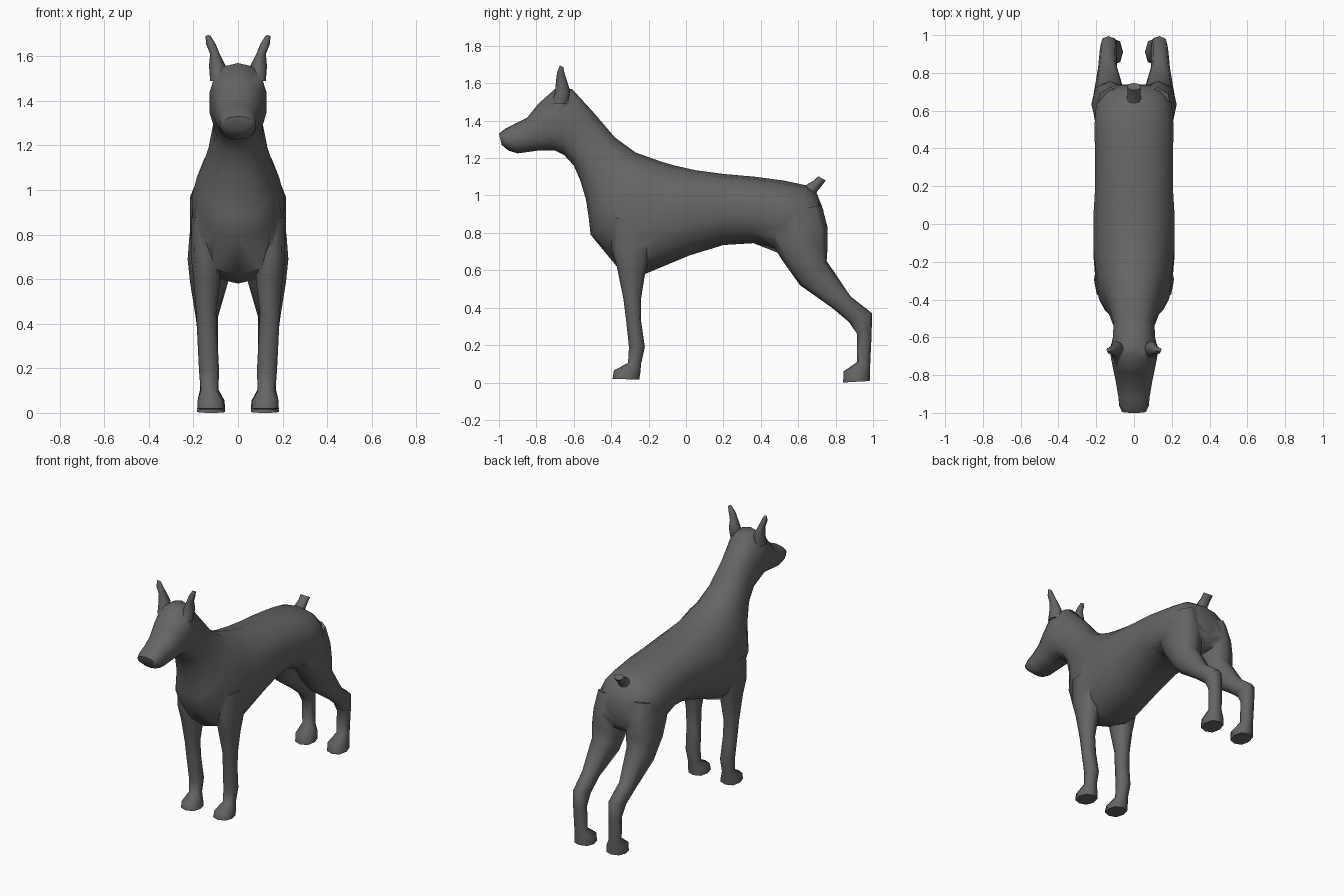
import bpy, bmesh, math

coat = bpy.data.materials.new("dark_grey_coat")
coat.diffuse_color = (0.13, 0.13, 0.13, 1)


def loft(name, rings, sides, power=2.0):
    """Skin of oval rings: (y, z) of two opposite points, then left and right x."""
    bm = bmesh.new()
    loops = []
    for (ya, za), (yb, zb), x0, x1 in rings:
        loop = []
        for i in range(sides):
            a = 2 * math.pi * i / sides
            c, s = math.cos(a), math.sin(a)
            c = math.copysign(abs(c) ** (2 / power), c)
            s = math.copysign(abs(s) ** (2 / power), s)
            t = (1 - c) / 2
            loop.append(bm.verts.new(((x0 + x1) / 2 + s * (x1 - x0) / 2,
                                      ya + (yb - ya) * t, za + (zb - za) * t)))
        loops.append(loop)
    for a, b in zip(loops, loops[1:]):
        for i in range(sides):
            j = (i + 1) % sides
            bm.faces.new((a[i], a[j], b[j], b[i]))
    bm.faces.new(loops[0])
    bm.faces.new(loops[-1])
    bmesh.ops.recalc_face_normals(bm, faces=bm.faces)
    mesh = bpy.data.meshes.new(name)
    bm.to_mesh(mesh)
    bm.free()
    mesh.materials.append(coat)
    ob = bpy.data.objects.new(name, mesh)
    bpy.context.collection.objects.link(ob)
    return ob


def pair(name, rings, sides, power=2.0):
    """The same limb on both sides of the body."""
    flipped = [(a, b, -x1, -x0) for a, b, x0, x1 in rings]
    return [loft("right_" + name, rings, sides, power),
            loft("left_" + name, flipped, sides, power)]


# Head, neck and torso: top point, bottom point, half width
spine = [
    ((-1.0, 1.33), (-.985, 1.27), .065), ((-.97, 1.355), (-.95, 1.24), .08),
    ((-.92, 1.38), (-.90, 1.225), .085), ((-.85, 1.415), (-.79, 1.24), .10),
    ((-.79, 1.49), (-.70, 1.24), .115), ((-.70, 1.57), (-.65, 1.215), .13),
    ((-.61, 1.57), (-.60, 1.16), .115), ((-.50, 1.45), (-.565, 1.08), .11),
    ((-.38, 1.31), (-.535, .98), .135), ((-.27, 1.23), (-.52, .88), .165),
    ((-.20, 1.205), (-.51, .79), .19), ((-.13, 1.18), (-.37, .62), .21),
    ((-.06, 1.16), (-.22, .58), .22), ((.05, 1.135), (.02, .68), .22),
    ((.20, 1.115), (.20, .735), .21), ((.37, 1.10), (.36, .745), .21),
    ((.52, 1.08), (.50, .69), .215), ((.64, 1.055), (.62, .70), .205),
    ((.70, 1.01), (.71, .72), .16), ((.735, .92), (.74, .77), .09),
]
dog = loft("dog_body", [(a, b, -w, w) for a, b, w in spine], 14, 2.3)

# Front legs: shoulder down to paw
parts = pair("front_leg", [
    ((-.40, .88), (-.16, .88), .10, .208), ((-.40, .72), (-.19, .70), .085, .212),
    ((-.37, .62), (-.22, .575), .08, .20), ((-.335, .45), (-.24, .45), .098, .187),
    ((-.32, .33), (-.24, .33), .092, .182), ((-.305, .19), (-.22, .19), .085, .175),
    ((-.31, .105), (-.24, .10), .088, .168), ((-.385, .065), (-.245, .045), .065, .182),
    ((-.393, .02), (-.25, .015), .06, .183)], 8, 2.5)

# Hind legs: thigh, hock and paw
parts += pair("hind_leg", [
    ((.42, .88), (.725, .95), .05, .20), ((.45, .76), (.757, .83), .03, .218),
    ((.51, .66), (.757, .72), .03, .226), ((.61, .52), (.752, .65), .045, .215),
    ((.78, .40), (.88, .46), .09, .19), ((.87, .325), (.995, .37), .09, .18),
    ((.915, .26), (.992, .25), .09, .175), ((.915, .11), (.985, .10), .088, .17),
    ((.843, .06), (.985, .05), .06, .182), ((.84, .0), (.982, .008), .058, .183)], 8, 2.5)

# Upright ears
parts += pair("ear", [
    ((-.72, 1.49), (-.63, 1.49), .05, .125), ((-.70, 1.555), (-.62, 1.56), .056, .13),
    ((-.695, 1.61), (-.635, 1.61), .082, .125), ((-.69, 1.655), (-.65, 1.655), .10, .143),
    ((-.675, 1.695), (-.655, 1.685), .122, .146)], 8)

# Docked tail
parts.append(loft("tail", [
    ((.60, 1.03), (.69, .98), -.045, .045), ((.645, 1.058), (.70, 1.02), -.036, .036),
    ((.68, 1.078), (.725, 1.05), -.034, .034), ((.708, 1.103), (.747, 1.08), -.036, .036)], 8))

# Merge every part into one skin
bpy.context.view_layer.objects.active = dog
for part in parts:
    mod = dog.modifiers.new("join_" + part.name, 'BOOLEAN')
    mod.operation = 'UNION'
    mod.solver = 'EXACT'
    mod.object = part
    bpy.ops.object.modifier_apply(modifier=mod.name)
    bpy.data.objects.remove(part)

dog.select_set(True)
bpy.ops.object.shade_smooth_by_angle(angle=math.radians(65))
